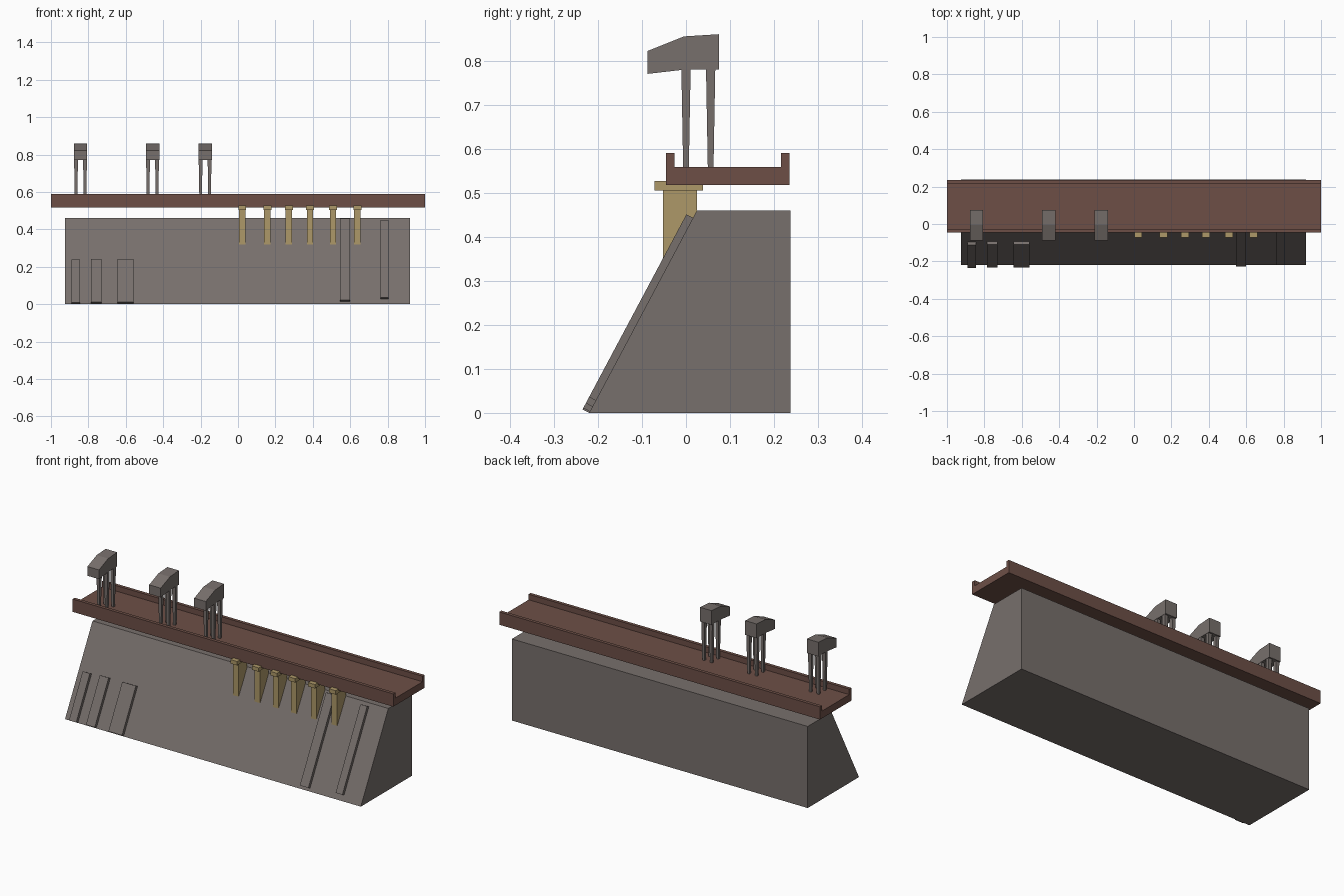
import bpy, bmesh
from mathutils import Vector

cube = bpy.data.objects.get("Cube")
if cube:
    bpy.data.objects.remove(cube, do_unlink=True)


def material(name, rgb):
    mat = bpy.data.materials.new(name)
    mat.use_nodes = True
    color = (*rgb, 1)
    mat.diffuse_color = color
    mat.node_tree.nodes["Principled BSDF"].inputs["Base Color"].default_value = color
    return mat


STONE = material("grey stone", (0.185, 0.16, 0.15))
BRICK = material("red brown deck", (0.153, 0.078, 0.062))
SAND = material("sand stone", (0.42, 0.315, 0.14))


def finish(name, bm, mat):
    bmesh.ops.recalc_face_normals(bm, faces=bm.faces)
    mesh = bpy.data.meshes.new(name)
    bm.to_mesh(mesh)
    bm.free()
    mesh.materials.append(mat)
    obj = bpy.data.objects.new(name, mesh)
    bpy.context.collection.objects.link(obj)
    return obj


def extrude_x(bm, profile, x0, x1):
    """Extrude a (y, z) profile from x0 to x1."""
    face = bm.faces.new([bm.verts.new((x0, y, z)) for y, z in profile])
    out = bmesh.ops.extrude_face_region(bm, geom=[face])
    verts = [v for v in out["geom"] if isinstance(v, bmesh.types.BMVert)]
    bmesh.ops.translate(bm, verts=verts, vec=(x1 - x0, 0, 0))


def prism(name, profile, x0, x1, mat):
    bm = bmesh.new()
    extrude_x(bm, profile, x0, x1)
    return finish(name, bm, mat)


def tapered_leg(bm, x, y, z0, z1, bottom, top):
    """Square leg that widens towards the top."""
    verts = bmesh.ops.create_cube(bm, size=1)["verts"]
    for v in verts:
        width, z = (top, z1) if v.co.z > 0 else (bottom, z0)
        v.co = (x + v.co.x * width, y + v.co.y * width, z)


# Sloped wall base
FOOT, CREST = Vector((-0.22, 0)), Vector((0.025, 0.46))
BACK = 0.237
prism("wall_base", [FOOT, (BACK, 0), (BACK, CREST.y), CREST], -0.925, 0.92, STONE)

# Tray-shaped deck with a kerb along each long edge
F, B, KERB = -0.045, 0.235, 0.019
prism("deck", [(F, 0.518), (B, 0.518), (B, 0.59), (B - KERB, 0.59), (B - KERB, 0.559),
               (F + KERB, 0.559), (F + KERB, 0.59), (F, 0.59)], -1, 1, BRICK)

# Raised strips lying on the slope
slope = CREST - FOOT
normal = Vector((-slope.y, slope.x)).normalized() * 0.017
for i, (x0, x1, z0, z1) in enumerate([
        (-0.89, -0.845, 0, 0.23), (-0.785, -0.73, 0.003, 0.235), (-0.645, -0.56, 0.003, 0.235),
        (0.545, 0.598, 0.014, 0.45), (0.763, 0.805, 0.028, 0.443)]):
    low = FOOT + slope * (z0 / CREST.y)
    high = FOOT + slope * (z1 / CREST.y)
    prism(f"slope_strip_{i + 1}", [low, high, high + normal, low + normal], x0, x1, STONE)

# Brackets under the deck, each with a wider cap
for i, x in enumerate([0.023, 0.157, 0.272, 0.385, 0.508, 0.638]):
    bm = bmesh.new()
    extrude_x(bm, [(-0.052, 0.32), (0.025, 0.455), (0.025, 0.505), (-0.052, 0.505)],
              x - 0.017, x + 0.017)
    extrude_x(bm, [(-0.071, 0.505), (0.039, 0.505), (0.039, 0.527), (-0.071, 0.527)],
              x - 0.021, x + 0.021)
    finish(f"bracket_{i + 1}", bm, SAND)

# Posts: a beaked head on four tapered legs
HEAD = [(-0.087, 0.77), (0, 0.78), (0.075, 0.78), (0.075, 0.86), (-0.005, 0.855), (-0.087, 0.822)]
for i, x in enumerate([-0.842, -0.457, -0.176]):
    prism(f"post_head_{i + 1}", HEAD, x - 0.036, x + 0.036, STONE)
    bm = bmesh.new()
    for side in (-1, 1):
        for y in (0, 0.056):
            tapered_leg(bm, x + side * 0.024, y, 0.559, 0.78, 0.013, 0.021)
    finish(f"post_legs_{i + 1}", bm, STONE)
